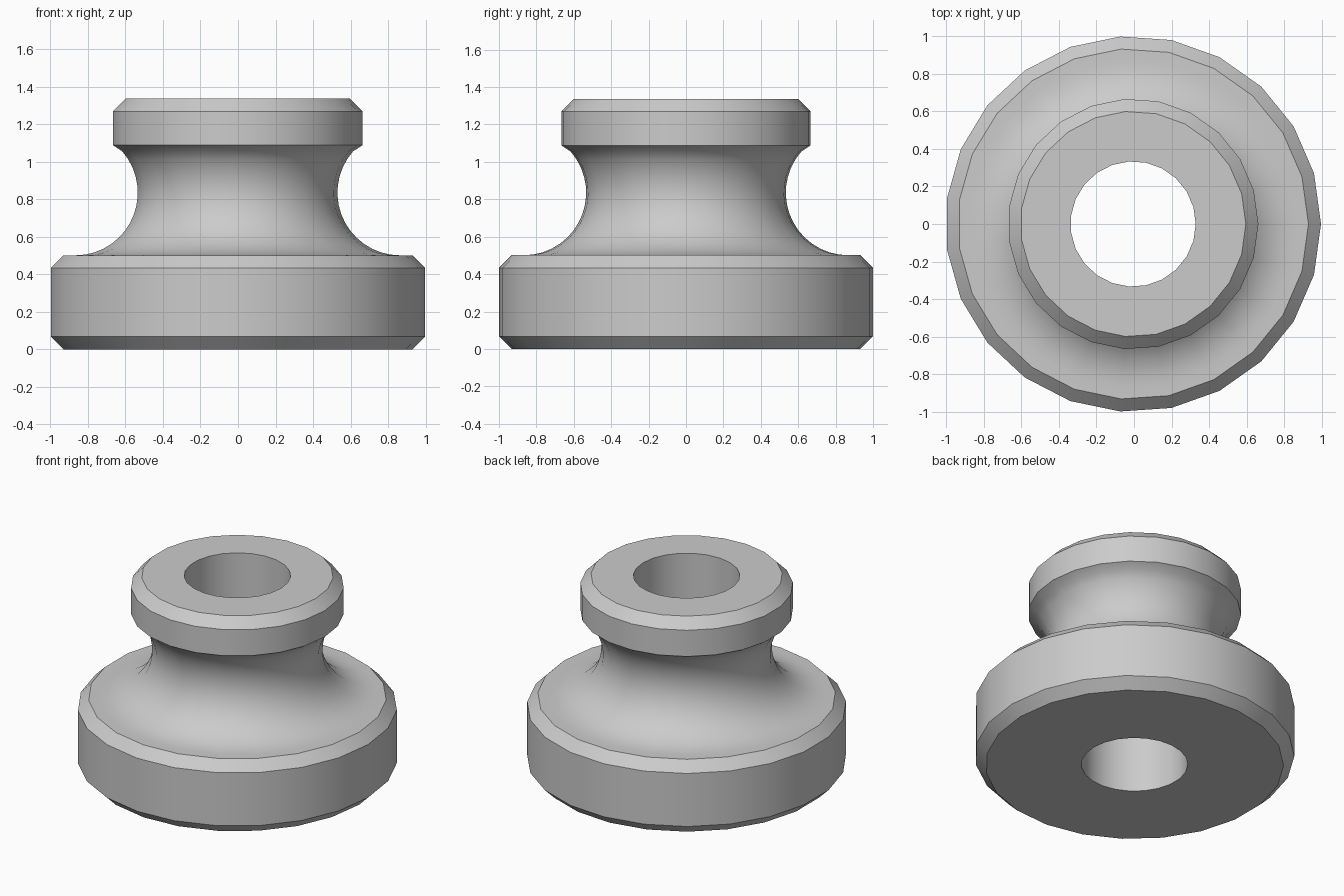
import bpy, bmesh, math

SIDES = 23
R = 1.002          # outer radius of the base
OFFSET = -0.0047   # centres the odd-sided outline on x

cube = bpy.data.objects.get("Cube")
if cube:
    bpy.data.objects.remove(cube, do_unlink=True)

# Plain grey material
grey = bpy.data.materials.new("plain_grey")
grey.use_nodes = True
colour = (0.6, 0.6, 0.6, 1)
grey.diffuse_color = colour
grey.node_tree.nodes["Principled BSDF"].inputs["Base Color"].default_value = colour


def lathe(name, profile):
    """Spin a closed (radius, height) profile around the z axis."""
    bm = bmesh.new()
    rings = []
    for i in range(SIDES):
        a = math.tau * i / SIDES
        rings.append([bm.verts.new((r * math.cos(a) + OFFSET, r * math.sin(a), z))
                      for r, z in profile])
    n = len(profile)
    for i, ring in enumerate(rings):
        following = rings[(i + 1) % SIDES]
        for j in range(n):
            k = (j + 1) % n
            bm.faces.new((ring[j], following[j], following[k], ring[k]))
    bmesh.ops.recalc_face_normals(bm, faces=bm.faces)
    mesh = bpy.data.meshes.new(name)
    bm.to_mesh(mesh)
    bm.free()
    mesh.materials.append(grey)
    obj = bpy.data.objects.new(name, mesh)
    bpy.context.collection.objects.link(obj)
    return obj


# Chamfered base, concave neck, chamfered rim and through hole
bevel = 0.067
base_top, rim_bottom, top = 0.501, 1.088, 1.336
rim, hole, cove = 0.668, 0.334, 0.334
base = [(hole, 0), (R - bevel, 0), (R, bevel),
        (R, base_top - bevel), (R - bevel, base_top)]
start, end, steps = math.radians(270), math.radians(130), 16
neck = []
for s in range(steps):
    a = start + (end - start) * s / steps
    neck.append((0.869 + cove * math.cos(a), base_top + cove + cove * math.sin(a)))
head = [(rim, rim_bottom), (rim, top - bevel), (rim - bevel, top), (hole, top)]

spool = lathe("flanged_spool", base + neck + head)
bpy.ops.object.select_all(action='DESELECT')
spool.select_set(True)
bpy.context.view_layer.objects.active = spool
bpy.ops.object.shade_smooth_by_angle(angle=math.radians(30))
